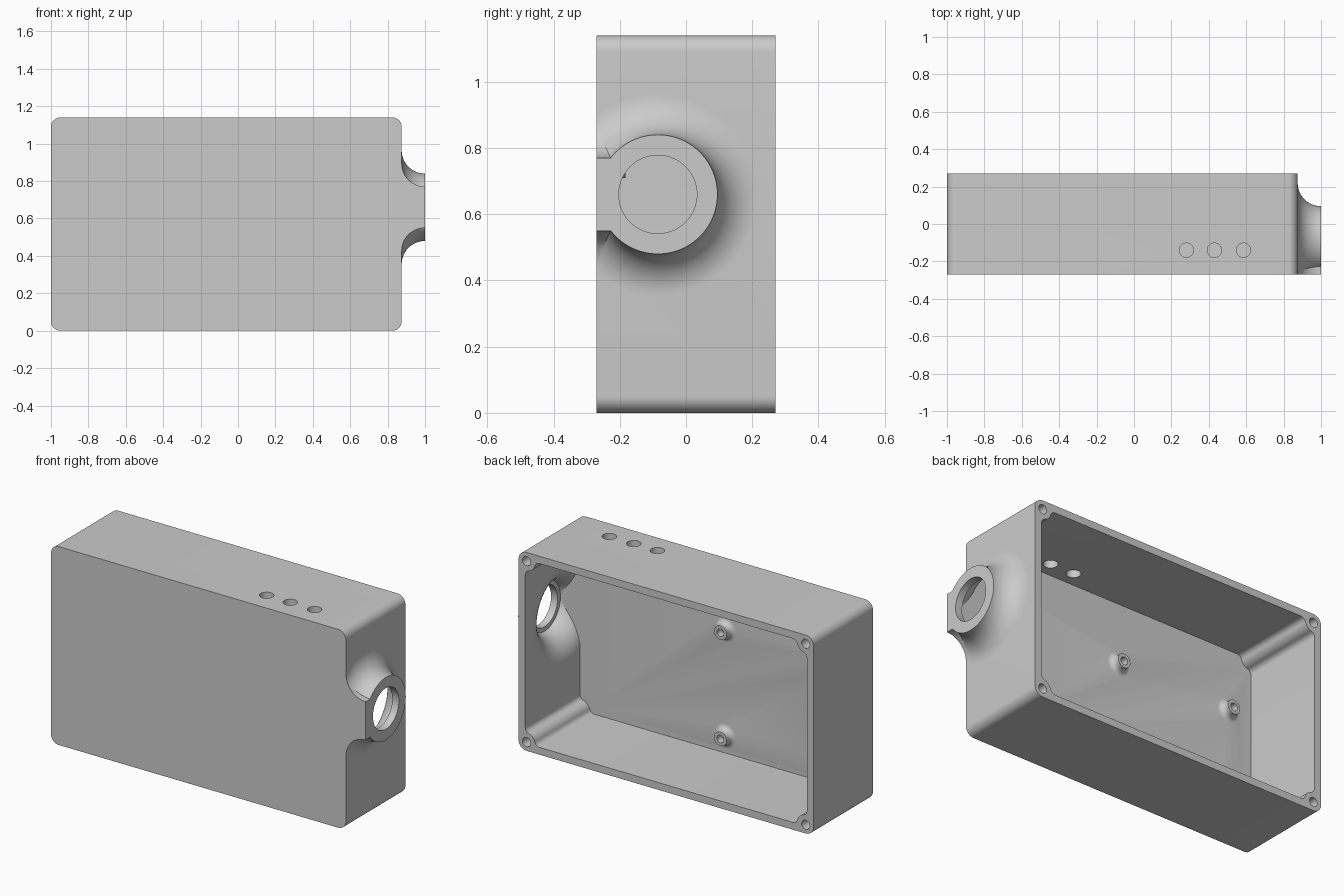
import bpy, bmesh
from math import sin, cos, pi, sqrt, atan2, radians
from mathutils import Matrix

if "Cube" in bpy.data.objects:
    bpy.data.objects.remove(bpy.data.objects["Cube"])

grey = bpy.data.materials.new("plain_grey")
grey.use_nodes = True
GREY = (0.6, 0.6, 0.6, 1)
grey.diffuse_color = GREY
grey.node_tree.nodes["Principled BSDF"].inputs["Base Color"].default_value = GREY

# Main dimensions
X0, X1, Y0, Y1, H = -1.0, 0.875, -0.27, 0.27, 1.14
WALL = 0.042
PORT_Y, PORT_Z, PORT_R, FLARE = -0.085, 0.66, 0.18, 0.125


def make(name, bm):
    bmesh.ops.recalc_face_normals(bm, faces=bm.faces)
    me = bpy.data.meshes.new(name)
    bm.to_mesh(me)
    bm.free()
    me.materials.append(grey)
    ob = bpy.data.objects.new(name, me)
    bpy.context.collection.objects.link(ob)
    return ob


def prism(name, pts, y0, y1):
    """Extrude an (x, z) outline along y."""
    bm = bmesh.new()
    face = bm.faces.new([bm.verts.new((x, y0, z)) for x, z in pts])
    new = bmesh.ops.extrude_face_region(bm, geom=[face])["geom"]
    verts = [v for v in new if isinstance(v, bmesh.types.BMVert)]
    bmesh.ops.translate(bm, verts=verts, vec=(0, y1 - y0, 0))
    return make(name, bm)


def lathe(name, profile, axis, origin, clip_y=None, steps=64):
    """Spin a (distance, radius) profile about the x, y or z axis."""
    bm = bmesh.new()
    rings = []
    for d, r in profile:
        ring = []
        for i in range(steps):
            a = 2 * pi * i / steps
            p, q = r * cos(a), r * sin(a)
            co = {"X": (d, p, q), "Y": (p, d, q), "Z": (p, q, d)}[axis]
            ring.append(bm.verts.new([c + o for c, o in zip(co, origin)]))
        rings.append(ring)
    for a, b in zip(rings, rings[1:]):
        for i in range(steps):
            j = (i + 1) % steps
            bm.faces.new((a[i], a[j], b[j], b[i]))
    bm.faces.new(rings[0])
    bm.faces.new(rings[-1])
    if clip_y is not None:
        geom = bm.verts[:] + bm.edges[:] + bm.faces[:]
        bmesh.ops.bisect_plane(bm, geom=geom, plane_co=(0, clip_y, 0),
                               plane_no=(0, -1, 0), clear_outer=True)
        bmesh.ops.holes_fill(bm, edges=[e for e in bm.edges if e.is_boundary])
    return make(name, bm)


def combine(target, tool, operation):
    mod = target.modifiers.new("bool", "BOOLEAN")
    mod.operation, mod.object, mod.solver = operation, tool, "EXACT"
    bpy.context.view_layer.objects.active = target
    bpy.ops.object.modifier_apply(modifier=mod.name)
    bpy.data.objects.remove(tool)


def arc(cx, cz, r, a0, a1, n):
    return [(cx + r * cos(a0 + (a1 - a0) * i / n),
             cz + r * sin(a0 + (a1 - a0) * i / n)) for i in range(n + 1)]


def four_corners(corner, x0, x1, z0, z1):
    """Repeat a symmetric corner outline, ordered from z wall to x wall."""
    pts = []
    for x, z, sx, sz in ((x0, z0, 1, 1), (x1, z0, -1, 1), (x1, z1, -1, -1), (x0, z1, 1, -1)):
        seq = corner if sx * sz > 0 else corner[::-1]
        pts += [(x + sx * u, z + sz * v) for u, v in seq]
    return pts


def flare(radius, bend, x_start, x_end, n=14):
    """Concave trumpet profile blending into the side wall."""
    outer = radius + FLARE
    a_end = atan2(1 - x_end, sqrt(bend ** 2 - (1 - x_end) ** 2))
    prof = [(x_start, outer)]
    for i in range(n + 1):
        a = pi / 2 + (a_end - pi / 2) * i / n
        prof.append((1 - bend * sin(a), outer - bend * cos(a)))
    return prof


# Outer shell with rounded corners
R = 0.05
body = prism("enclosure_body",
             four_corners(arc(R, R, R, pi, 1.5 * pi, 10), X0, X1, 0, H), Y0, Y1)

# Flared port on the side, with the flat front carried out to its rim
port = (0, PORT_Y, PORT_Z)
combine(body, lathe("port_flare", flare(PORT_R, FLARE, 0.85, 1), "X", port, Y0, 96), "UNION")
half = flare(0.11, FLARE, 0.85, 1)
web = [(x, PORT_Z + r) for x, r in half] + [(x, PORT_Z - r) for x, r in reversed(half)]
combine(body, prism("port_web", web, Y0, PORT_Y - 0.13), "UNION")

# Cavity open at the back, leaving round screw posts in its corners
c, post, fil = 0.008, 0.055, 0.03
d = c + sqrt((post + fil) ** 2 - (fil - c) ** 2)
t = atan2(fil - c, d - c)
corner = arc(fil, d, fil, pi, 1.5 * pi + (pi / 2 - t) - pi / 2 + 0, 1)[:1]
corner += arc(fil, d, fil, pi, 1.5 * pi - t, 6)[1:]
corner += arc(c, c, post, pi / 2 - t, t, 10)[1:-1]
corner += arc(d, fil, fil, pi + t, 1.5 * pi, 6)
cavity = prism("cavity_cutter",
               four_corners(corner, X0 + WALL, X1 - WALL, WALL, H - WALL),
               Y0 + WALL, Y1 + 0.1)
combine(body, cavity, "DIFFERENCE")
combine(body, lathe("port_cavity_cutter", flare(PORT_R, FLARE + WALL, 0.8, 1 - WALL),
                    "X", port, Y0 + WALL, 96), "DIFFERENCE")
combine(body, lathe("port_bore_cutter", [(0.85, 0.118), (1.1, 0.118)], "X", port), "DIFFERENCE")

# Row of button holes in the top
for x in (0.28, 0.43, 0.585):
    combine(body, lathe("button_hole_cutter", [(H - 0.1, 0.038), (H + 0.1, 0.038)],
                        "Z", (x, -0.14, 0), steps=32), "DIFFERENCE")

# Blind screw holes in the corner posts
for x in (X0 + 0.05, X1 - 0.05):
    for z in (0.05, H - 0.05):
        combine(body, lathe("screw_hole_cutter", [(Y1 - 0.25, 0.026), (Y1 + 0.1, 0.026)],
                            "Y", (x, 0, z), steps=24), "DIFFERENCE")

# Four flared standoffs on the inside of the front wall
base, tip = Y0 + WALL, Y0 + WALL + 0.045
foot = [(base - 0.01, 0.07)] + [
    (base + 0.03 * (1 - cos(a)), 0.07 - 0.03 * sin(a)) for a in [pi / 2 * i / 6 for i in range(7)]]
foot.append((tip, 0.04))
for x in (-0.81, -0.09):
    for z in (0.14, 0.75):
        combine(body, lathe("standoff", foot, "Y", (x, 0, z), steps=32), "UNION")
        combine(body, lathe("standoff_hole_cutter", [(base, 0.022), (tip + 0.05, 0.022)],
                            "Y", (x, 0, z), steps=24), "DIFFERENCE")

# Smooth curves, crisp edges
bpy.ops.object.select_all(action="DESELECT")
body.select_set(True)
bpy.context.view_layer.objects.active = body
bpy.ops.object.shade_smooth_by_angle(angle=radians(30))
